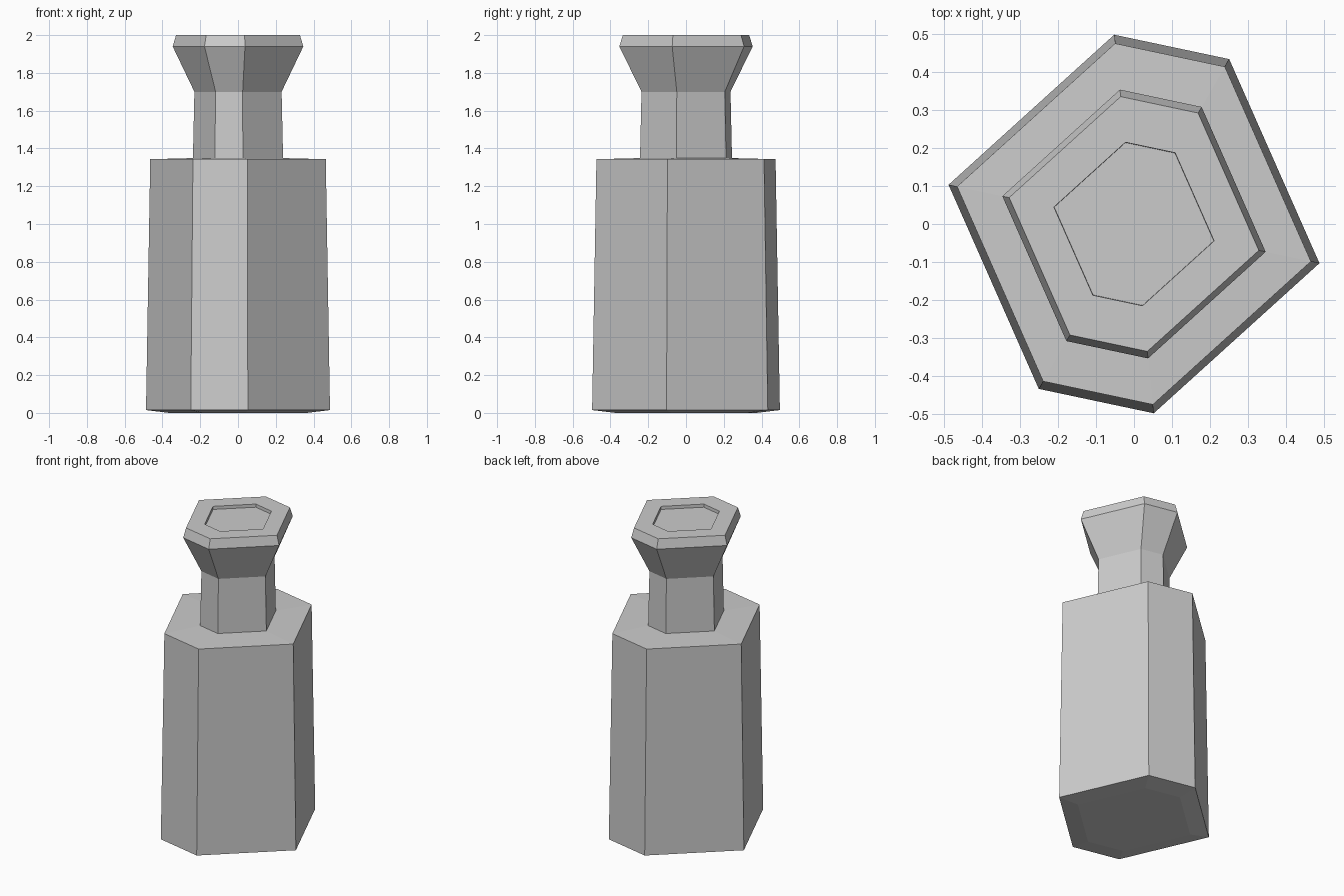
import bpy, bmesh

if "Cube" in bpy.data.objects:
    bpy.data.objects.remove(bpy.data.objects["Cube"])

# Skewed hexagonal cross-section of the base, point-symmetric about the axis
half = [(0.487, -0.103), (0.25, 0.433), (-0.052, 0.497)]
section = half + [(-x, -y) for x, y in half]


def loft(name, rings):
    """Stack scaled copies of the section as (scale, z) and cap both ends."""
    bm = bmesh.new()
    loops = [[bm.verts.new((x * s, y * s, z)) for x, y in section] for s, z in rings]
    n = len(section)
    for a, b in zip(loops, loops[1:]):
        for i in range(n):
            j = (i + 1) % n
            bm.faces.new((a[i], a[j], b[j], b[i]))
    bm.faces.new(loops[0][::-1])
    bm.faces.new(loops[-1])
    bmesh.ops.recalc_face_normals(bm, faces=bm.faces)
    mesh = bpy.data.meshes.new(name)
    bm.to_mesh(mesh)
    bm.free()
    obj = bpy.data.objects.new(name, mesh)
    bpy.context.collection.objects.link(obj)
    return obj


# Whole bottle: underside, tapered body, shoulder, neck, flared rim, sunken top
loft("hexagonal_bottle", [
    (0.75, 0.0), (1.0, 0.015),
    (0.954, 1.343), (0.49, 1.349),
    (0.474, 1.70),
    (0.71, 1.94), (0.673, 2.0),
    (0.432, 2.0), (0.43, 1.98),
])
